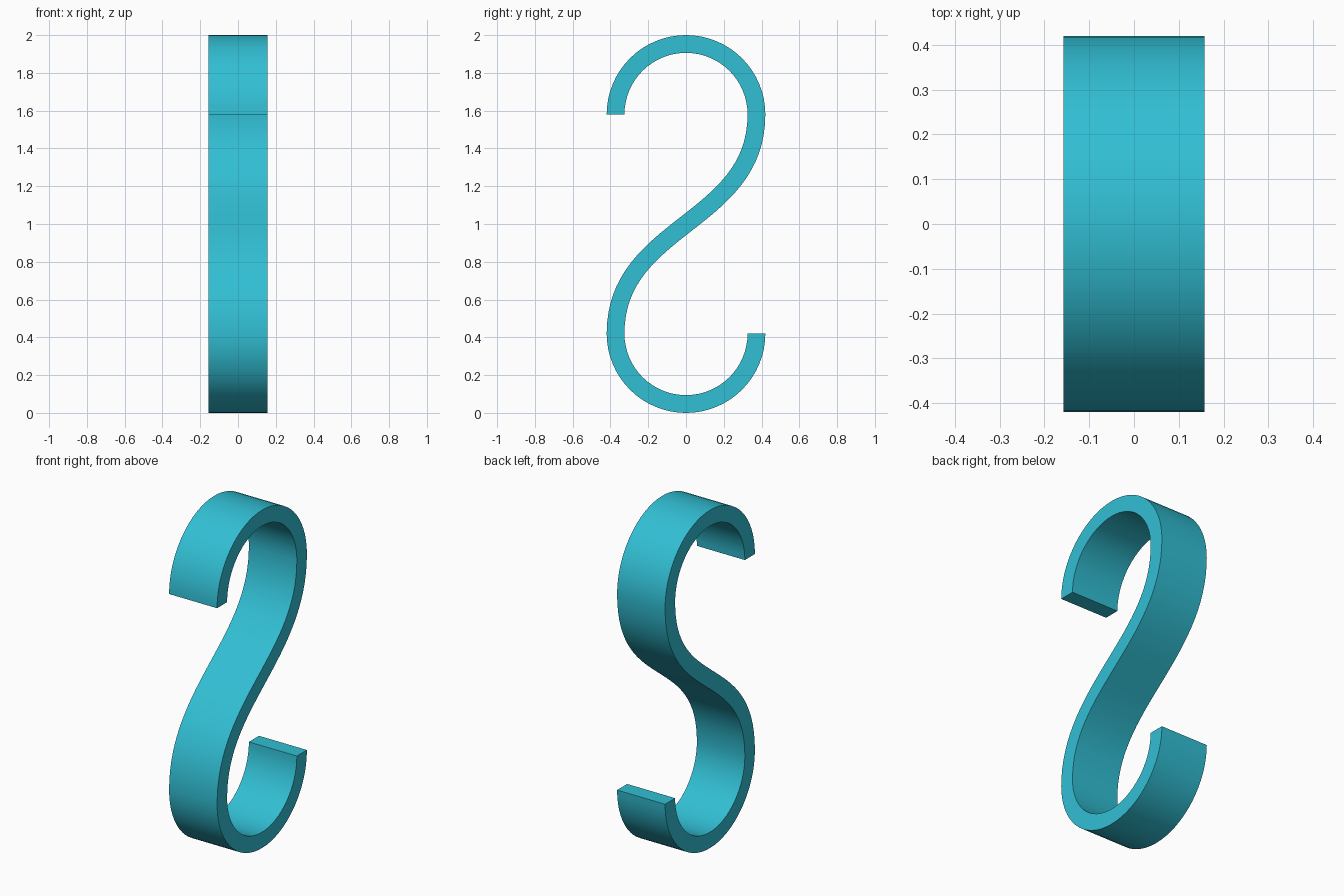
import bpy, bmesh, math
from mathutils import Vector

if "Cube" in bpy.data.objects:
    bpy.data.objects.remove(bpy.data.objects["Cube"])

HALF_W, R, T = 0.157, 0.373, 0.047   # half width, centre-line radius, half thickness
Z_TOP, HANDLE, N = 1.58, 0.578, 32

# centre line of the S in the YZ plane, with unit tangents
path = []
for i in range(N):                   # upper hook, from its free end over the top
    a = math.pi * (1 - i / N)
    path.append((Vector((R * math.cos(a), Z_TOP + R * math.sin(a))),
                 Vector((math.sin(a), -math.cos(a)))))
p = [Vector(v) for v in ((R, Z_TOP), (R, Z_TOP - HANDLE),
                         (-R, 2 - Z_TOP + HANDLE), (-R, 2 - Z_TOP))]
for i in range(N + 1):               # diagonal sweep
    t = i / N
    s = 1 - t
    pos = p[0]*s**3 + p[1]*3*s*s*t + p[2]*3*s*t*t + p[3]*t**3
    tan = (p[1]-p[0])*s*s + (p[2]-p[1])*2*s*t + (p[3]-p[2])*t*t
    path.append((pos, tan.normalized()))
for i in range(1, N + 1):            # lower hook
    a = math.pi * (1 + i / N)
    path.append((Vector((R * math.cos(a), 2 - Z_TOP + R * math.sin(a))),
                 Vector((-math.sin(a), math.cos(a)))))

# rectangular section swept along the path
bm = bmesh.new()
rings = []
for c, t in path:
    n = Vector((-t.y, t.x))
    ring = []
    for x, off in ((-HALF_W, -T), (HALF_W, -T), (HALF_W, T), (-HALF_W, T)):
        q = c + n * off
        ring.append(bm.verts.new((x, q.x, q.y)))
    rings.append(ring)
for a, b in zip(rings, rings[1:]):
    for k in range(4):
        bm.faces.new((a[k], a[(k+1) % 4], b[(k+1) % 4], b[k]))
bm.faces.new(rings[0])
bm.faces.new(rings[-1])
bmesh.ops.recalc_face_normals(bm, faces=bm.faces)

mesh = bpy.data.meshes.new("s_hook")
bm.to_mesh(mesh)
bm.free()
teal = bpy.data.materials.new("teal")
teal.diffuse_color = (0.031, 0.521, 0.658, 1)
teal.use_nodes = True
teal.node_tree.nodes["Principled BSDF"].inputs["Base Color"].default_value = teal.diffuse_color
mesh.materials.append(teal)
hook = bpy.data.objects.new("s_hook", mesh)
bpy.context.collection.objects.link(hook)
bpy.context.view_layer.objects.active = hook
hook.select_set(True)
bpy.ops.object.shade_smooth_by_angle(angle=math.radians(30))
